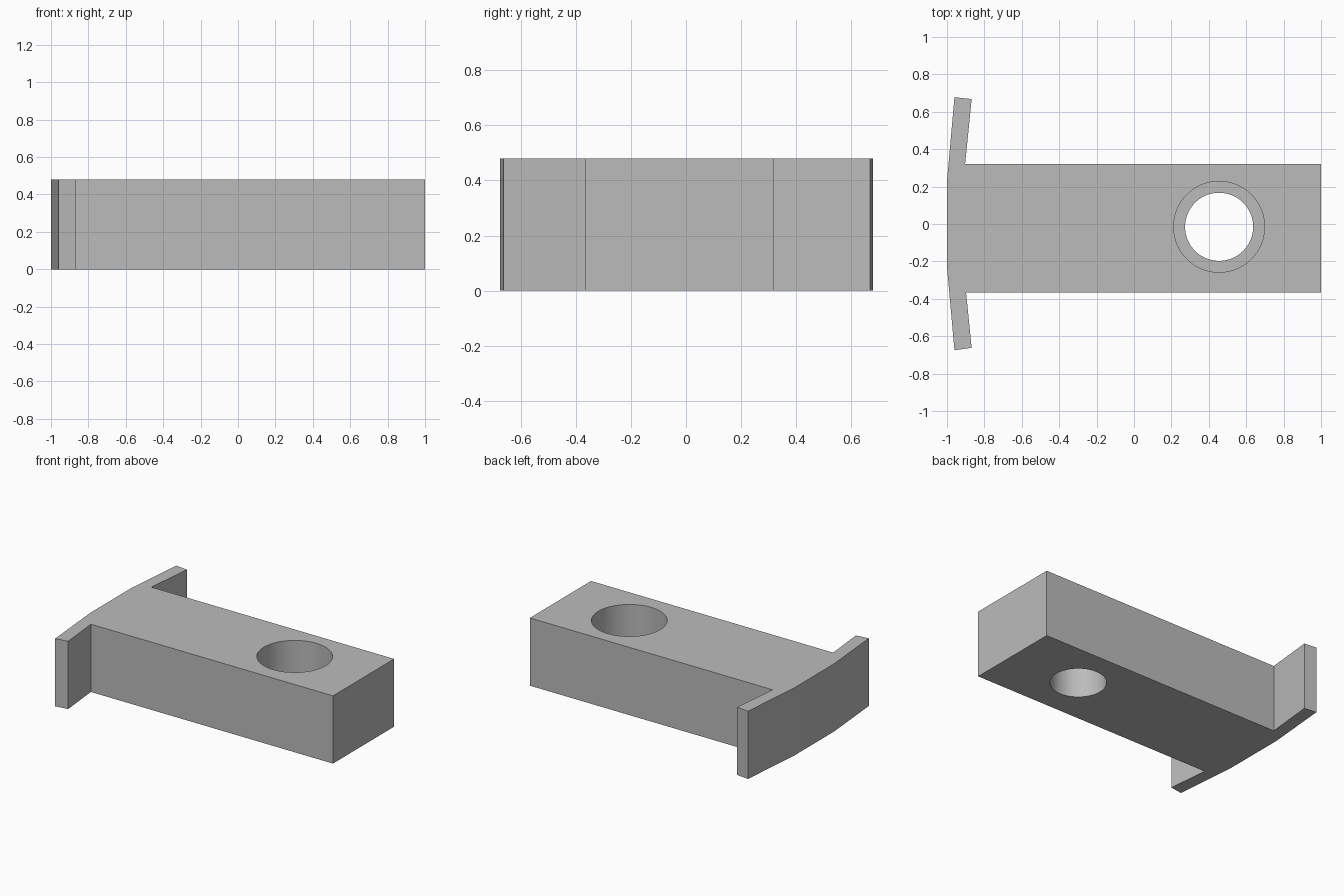
import bpy
import bmesh

HEIGHT = 0.48
HOLE = (0.455, -0.015)

cube = bpy.data.objects.get("Cube")
if cube:
    bpy.data.objects.remove(cube, do_unlink=True)

# Plain grey finish
grey = bpy.data.materials.new("plain_grey")
grey.use_nodes = True
colour = (0.5, 0.5, 0.5, 1)
grey.diffuse_color = colour
grey.node_tree.nodes["Principled BSDF"].inputs["Base Color"].default_value = colour


def add_object(name, bm):
    bmesh.ops.recalc_face_normals(bm, faces=bm.faces)
    mesh = bpy.data.meshes.new(name)
    bm.to_mesh(mesh)
    bm.free()
    mesh.materials.append(grey)
    obj = bpy.data.objects.new(name, mesh)
    bpy.context.collection.objects.link(obj)
    return obj


def extrude_outline(name, outline, height):
    bm = bmesh.new()
    face = bm.faces.new([bm.verts.new((x, y, 0)) for x, y in outline])
    result = bmesh.ops.extrude_face_region(bm, geom=[face], use_keep_orig=True)
    top = [v for v in result["geom"] if isinstance(v, bmesh.types.BMVert)]
    bmesh.ops.translate(bm, vec=(0, 0, height), verts=top)
    return add_object(name, bm)


def drill(target, radius, bottom, top):
    bm = bmesh.new()
    bmesh.ops.create_cone(bm, cap_ends=True, segments=96, radius1=radius,
                          radius2=radius, depth=top - bottom)
    bmesh.ops.translate(bm, vec=(*HOLE, (top + bottom) / 2), verts=bm.verts)
    cutter = add_object("hole_cutter", bm)
    cutter.hide_render = True
    mod = target.modifiers.new("hole", 'BOOLEAN')
    mod.operation = 'DIFFERENCE'
    mod.solver = 'EXACT'
    mod.object = cutter
    bpy.context.view_layer.objects.active = target
    bpy.ops.object.modifier_apply(modifier=mod.name)
    bpy.data.objects.remove(cutter, do_unlink=True)


# Block with a bowed flange at one end
outline = [
    (1, -0.365), (1, 0.32), (-0.903, 0.32), (-0.868, 0.668),
    (-0.96, 0.678), (-1, 0.228), (-1, -0.228), (-0.96, -0.675),
    (-0.868, -0.662), (-0.898, -0.365),
]
block = extrude_outline("flanged_block", outline, HEIGHT)

# Stepped bolt hole: wide bore above, narrow bore through
drill(block, 0.182, -0.1, HEIGHT + 0.1)
drill(block, 0.243, 0.21, HEIGHT + 0.1)

bpy.ops.object.select_all(action='DESELECT')
block.select_set(True)
bpy.context.view_layer.objects.active = block
bpy.ops.object.shade_smooth_by_angle()
